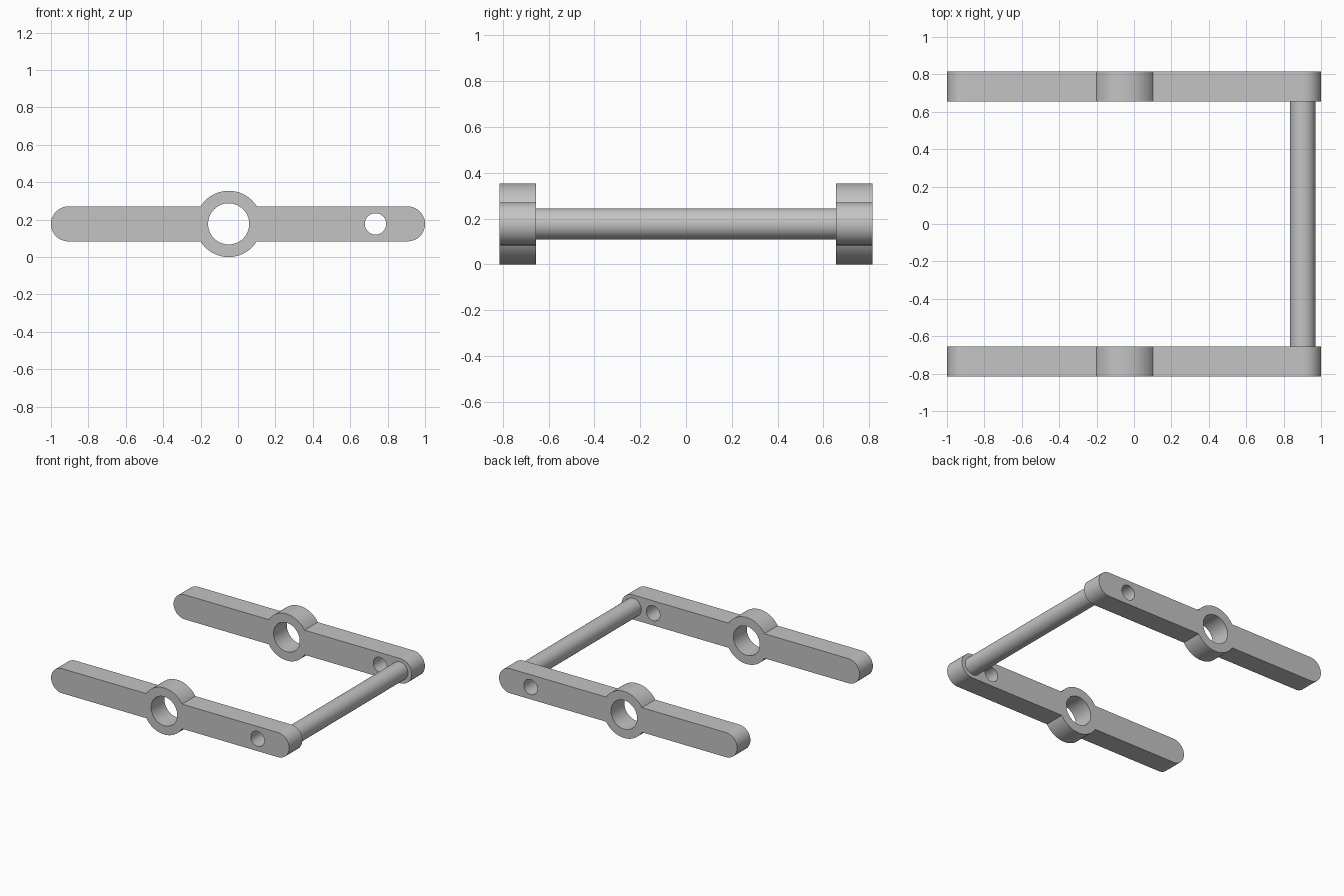
import bpy
import bmesh
from math import asin, cos, sin, pi
from mathutils import Matrix

if "Cube" in bpy.data.objects:
    bpy.data.objects.remove(bpy.data.objects["Cube"])

MID_Z = 0.177          # height of the arm centre line
BAR_R = 0.0935         # half height of the arm and radius of its ends
RING_X, RING_R, BORE_R = -0.05, 0.177, 0.11
HOLE_X, HOLE_R = 0.735, 0.057
ARM_Y, ARM_DEPTH = 0.735, 0.16
ROD_X, ROD_R = 0.902, 0.068

metal = bpy.data.materials.new("grey metal")
metal.use_nodes = True
grey = (0.55, 0.55, 0.55, 1)
metal.diffuse_color = grey
metal.node_tree.nodes["Principled BSDF"].inputs["Base Color"].default_value = grey


def arc(cx, radius, start, end, steps):
    """Points along an arc centred on the arm's centre line."""
    angles = [start + (end - start) * i / steps for i in range(steps + 1)]
    return [(cx + radius * cos(a), radius * sin(a)) for a in angles]


def circle(cx, radius, steps=64):
    return arc(cx, radius, 0, 2 * pi, steps)[:-1]


def finish(obj):
    obj.data.materials.clear()
    obj.data.materials.append(metal)
    bpy.ops.object.select_all(action="DESELECT")
    obj.select_set(True)
    bpy.context.view_layer.objects.active = obj
    bpy.ops.object.shade_smooth_by_angle(angle=pi / 6)


def plate_mesh(loops, depth):
    """Extruded plate from an outer outline and hole outlines, standing upright."""
    curve = bpy.data.curves.new("plate_profile", "CURVE")
    curve.dimensions = "2D"
    curve.fill_mode = "BOTH"
    curve.extrude = depth / 2
    for points in loops:
        spline = curve.splines.new("POLY")
        spline.points.add(len(points) - 1)
        for point, (x, y) in zip(spline.points, points):
            point.co = (x, y, 0, 1)
        spline.use_cyclic_u = True
    helper = bpy.data.objects.new("plate_profile", curve)
    bpy.context.collection.objects.link(helper)
    graph = bpy.context.evaluated_depsgraph_get()
    mesh = bpy.data.meshes.new_from_object(helper.evaluated_get(graph))
    bpy.data.objects.remove(helper)
    bpy.data.curves.remove(curve)

    bm = bmesh.new()
    bm.from_mesh(mesh)
    bmesh.ops.remove_doubles(bm, verts=bm.verts, dist=0.0001)
    bmesh.ops.transform(bm, matrix=Matrix.Rotation(pi / 2, 4, "X"), verts=bm.verts)
    bmesh.ops.recalc_face_normals(bm, faces=bm.faces)
    bm.to_mesh(mesh)
    bm.free()
    return mesh


# Arm outline: round ends with a ring bulging above and below the bar
meet = asin(BAR_R / RING_R)
end_x = 1 - BAR_R
outline = (arc(end_x, BAR_R, -pi / 2, pi / 2, 32)
           + arc(RING_X, RING_R, meet, pi - meet, 32)
           + arc(-end_x, BAR_R, pi / 2, 3 * pi / 2, 32)
           + arc(RING_X, RING_R, pi + meet, 2 * pi - meet, 32))
arm_mesh = plate_mesh([outline, circle(RING_X, BORE_R), circle(HOLE_X, HOLE_R)],
                      ARM_DEPTH)

# Front and back arms
for name, side in (("front_arm", -1), ("back_arm", 1)):
    arm = bpy.data.objects.new(name, arm_mesh.copy())
    arm.location = (0, side * ARM_Y, MID_Z)
    bpy.context.collection.objects.link(arm)
    finish(arm)

# Round rod joining the arms
bpy.ops.mesh.primitive_cylinder_add(
    vertices=64, radius=ROD_R, depth=2 * ARM_Y - ARM_DEPTH + 0.01,
    location=(ROD_X, 0, MID_Z), rotation=(pi / 2, 0, 0))
rod = bpy.context.object
rod.name = "cross_rod"
finish(rod)
